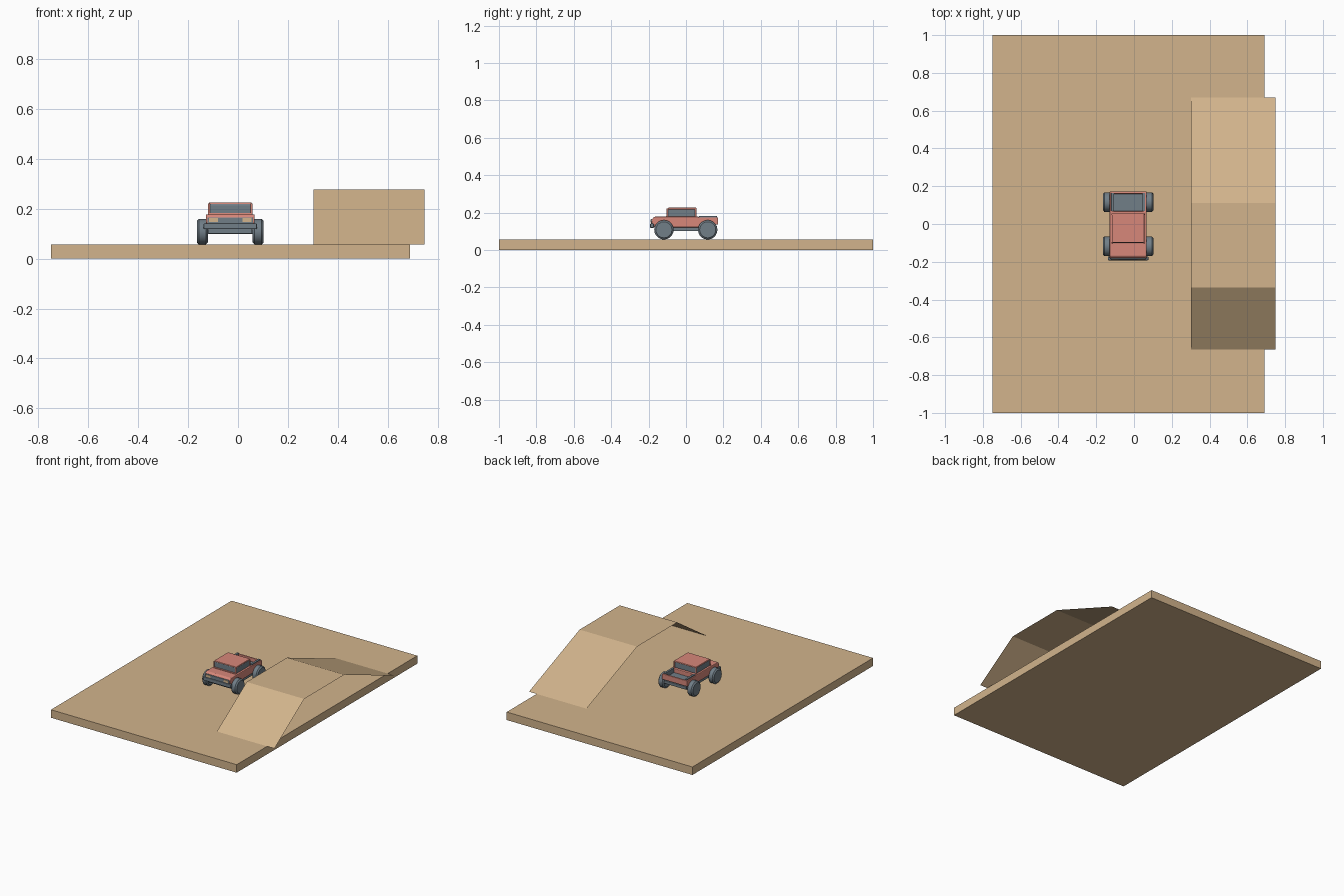
import bpy, bmesh, math
from mathutils import Matrix

if "Cube" in bpy.data.objects:
    bpy.data.objects.remove(bpy.data.objects["Cube"])


def material(name, rgb):
    m = bpy.data.materials.new(name)
    m.diffuse_color = (*rgb, 1)
    m.use_nodes = True
    m.node_tree.nodes["Principled BSDF"].inputs["Base Color"].default_value = m.diffuse_color
    return m


SAND = material("sand", (0.645, 0.456, 0.262))
RED = material("salmon_red", (0.68, 0.245, 0.195))
DARK = material("slate_grey", (0.165, 0.21, 0.245))
CX = -0.031       # centre line of the car
GROUND = 0.056    # top of the ground slab


def finish(name, bm, mat, bevel=0.0, smooth=False):
    bmesh.ops.recalc_face_normals(bm, faces=bm.faces)
    me = bpy.data.meshes.new(name)
    bm.to_mesh(me)
    bm.free()
    me.materials.append(mat)
    ob = bpy.data.objects.new(name, me)
    bpy.context.collection.objects.link(ob)
    if bevel:
        b = ob.modifiers.new("bevel", 'BEVEL')
        b.width, b.segments = bevel, 2
    if smooth:
        bpy.context.view_layer.objects.active = ob
        ob.select_set(True)
        bpy.ops.object.shade_smooth_by_angle(angle=math.radians(35))
        ob.select_set(False)
    return ob


def box(name, x, y, z, mat, bevel=0.0):
    """Box from (min, max) ranges on each axis."""
    bm = bmesh.new()
    bmesh.ops.create_cube(bm, size=1)
    for v in bm.verts:
        for i, (lo, hi) in enumerate((x, y, z)):
            v.co[i] = lo if v.co[i] < 0 else hi
    return finish(name, bm, mat, bevel)


def car_box(name, half, y, z, mat, bevel=0.0):
    return box(name, (CX - half, CX + half), y, z, mat, bevel)


def extrude_profile(name, profile, x0, x1, mat, bevel=0.0):
    """Solid from a (y, z) outline, extruded along x."""
    bm = bmesh.new()
    f = bm.faces.new([bm.verts.new((x0, y, z)) for y, z in profile])
    r = bmesh.ops.extrude_face_region(bm, geom=[f])
    for v in r["geom"]:
        if isinstance(v, bmesh.types.BMVert):
            v.co.x = x1
    return finish(name, bm, mat, bevel)


# ground slab
box("ground_slab", (-0.75, 0.69), (-1, 1), (0, GROUND), SAND)

# ramp: open folded sheet
bm = bmesh.new()
rows = [[bm.verts.new((x, y, z)) for x in (0.302, 0.748)]
        for y, z in ((-0.665, 0.057), (-0.335, 0.278), (0.11, 0.278), (0.67, 0.057))]
for a, b in zip(rows, rows[1:]):
    bm.faces.new((a[0], a[1], b[1], b[0]))
ramp = finish("ramp", bm, SAND)
if ramp.data.polygons[1].normal.z < 0:
    ramp.data.flip_normals()

# wheels: lathed tyre with rounded shoulders, and axles
for end, wy in (("front", -0.118), ("rear", 0.116)):
    for side, s in (("left", -1), ("right", 1)):
        bm = bmesh.new()
        sections = ((-0.022, 0.043), (-0.014, 0.052), (0.014, 0.052), (0.022, 0.043))
        rings = []
        for dx, r in sections:
            ring = []
            for k in range(20):
                a = 2 * math.pi * k / 20
                ring.append(bm.verts.new((CX + s * 0.112 + dx, wy + r * math.cos(a),
                                          GROUND + 0.052 + r * math.sin(a))))
            rings.append(ring)
        for p, q in zip(rings, rings[1:]):
            for k in range(20):
                bm.faces.new((p[k], p[k - 1], q[k - 1], q[k]))
        bm.faces.new(rings[0])
        bm.faces.new(rings[-1])
        finish(f"{end}_{side}_wheel", bm, DARK, smooth=True)
    car_box(f"{end}_axle", 0.095, (wy - 0.009, wy + 0.009), (0.099, 0.117), DARK)

# chassis and bumpers
car_box("chassis", 0.088, (-0.165, 0.15), (0.101, 0.124), DARK)
car_box("front_bumper", 0.107, (-0.192, -0.172), (0.118, 0.142), DARK, 0.004)
car_box("rear_bumper", 0.085, (0.15, 0.167), (0.108, 0.128), DARK, 0.004)

# lower body, with a hood and a step down into the bed
extrude_profile("body", [(-0.17, 0.121), (-0.184, 0.145), (-0.182, 0.165), (-0.17, 0.178),
                         (0.068, 0.178), (0.068, 0.145), (0.168, 0.145), (0.15, 0.121)],
                CX - 0.098, CX + 0.098, RED, 0.005)

# bed: red walls, dark floor and lining
for side, s in (("left", -1), ("right", 1)):
    x = sorted((CX + s * 0.098, CX + s * 0.08))
    box(f"{side}_bed_wall", x, (0.06, 0.172), (0.135, 0.175), RED, 0.004)
    x = sorted((CX + s * 0.09, CX + s * 0.075))
    box(f"{side}_bed_rail", x, (0.068, 0.165), (0.15, 0.182), DARK, 0.002)
car_box("tailgate", 0.098, (0.159, 0.172), (0.135, 0.175), RED, 0.004)
car_box("bed_floor", 0.08, (0.069, 0.16), (0.14, 0.15), DARK)

# cab: dark glass block, red roof and red corner pillars
car_box("cab_glass", 0.086, (-0.1, 0.052), (0.175, 0.22), DARK, 0.006)
car_box("roof", 0.086, (-0.098, 0.056), (0.216, 0.226), RED, 0.004)
for side, s in (("left", -1), ("right", 1)):
    for end, y0, y1 in (("front", -0.104, -0.096), ("rear", 0.048, 0.056)):
        x = sorted((CX + s * 0.089, CX + s * 0.081))
        box(f"{end}_{side}_pillar", x, (y0, y1), (0.175, 0.222), RED, 0.002)
car_box("windscreen_sill", 0.088, (-0.106, -0.096), (0.176, 0.184), RED, 0.002)

# grille and headlights
car_box("grille", 0.092, (-0.187, -0.18), (0.141, 0.166), DARK, 0.002)
for side, s in (("left", -1), ("right", 1)):
    x = sorted((CX + s * 0.086, CX + s * 0.05))
    box(f"{side}_headlight", x, (-0.19, -0.184), (0.147, 0.163), SAND)
